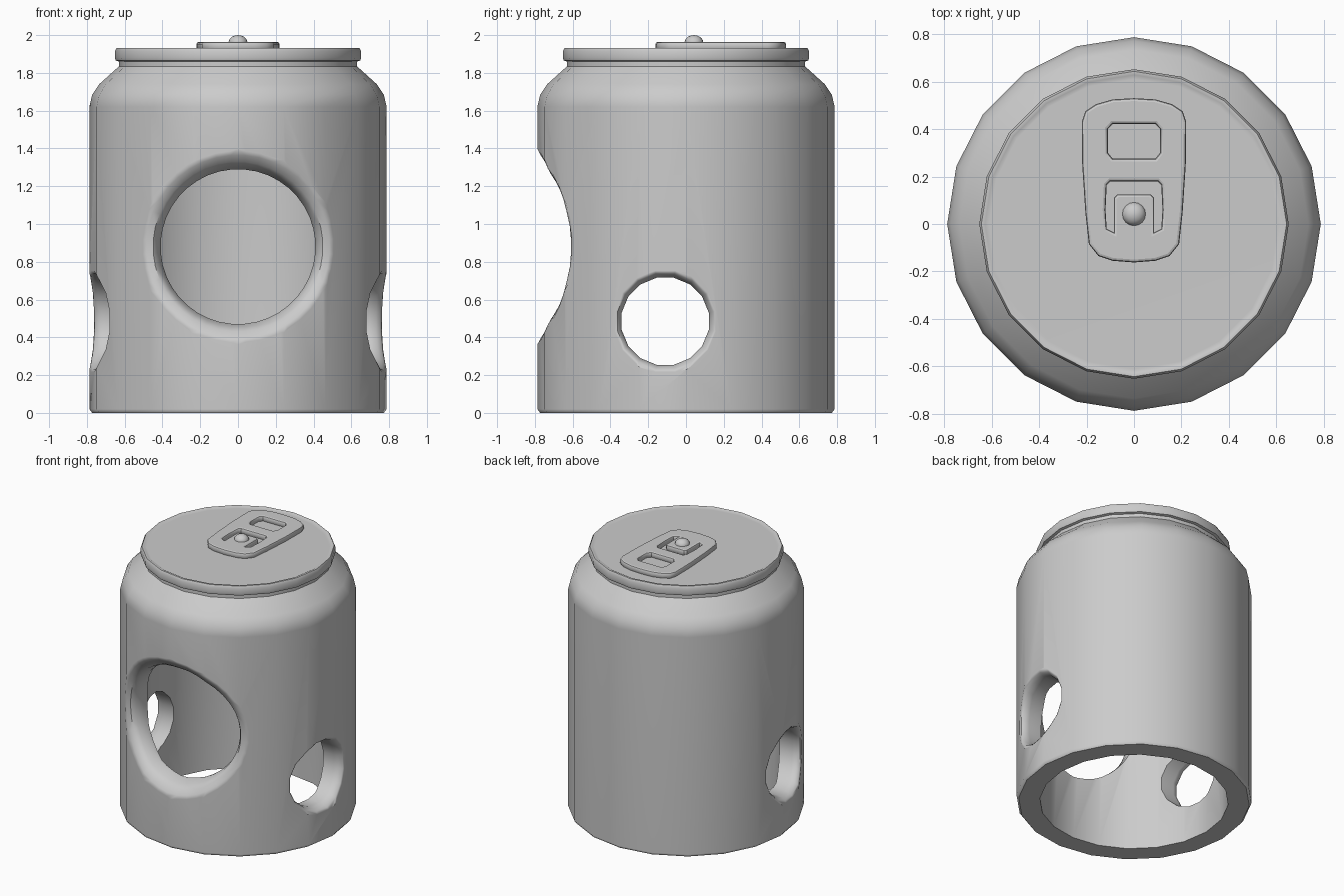
import bpy, bmesh, math
from mathutils import Vector

if "Cube" in bpy.data.objects:
    bpy.data.objects.remove(bpy.data.objects["Cube"])

SIDES, R = 20, 0.787
grey = bpy.data.materials.new("can grey")
grey.diffuse_color = (0.6, 0.6, 0.6, 1)
grey.use_nodes = True
grey.node_tree.nodes["Principled BSDF"].inputs["Base Color"].default_value = grey.diffuse_color


def add_object(name, bm):
    bmesh.ops.recalc_face_normals(bm, faces=bm.faces)
    me = bpy.data.meshes.new(name)
    bm.to_mesh(me)
    bm.free()
    ob = bpy.data.objects.new(name, me)
    bpy.context.collection.objects.link(ob)
    me.materials.append(grey)
    return ob


def select(ob):
    bpy.ops.object.select_all(action='DESELECT')
    ob.select_set(True)
    bpy.context.view_layer.objects.active = ob


def bridge(bm, rings):
    for a, b in zip(rings, rings[1:]):
        n = len(a)
        for i in range(n):
            bm.faces.new((a[i], a[(i + 1) % n], b[(i + 1) % n], b[i]))


def lathe(name, profile):
    """Revolve (radius, height) points; both ends are closed with a flat cap."""
    bm = bmesh.new()
    rings = [[bm.verts.new((r * math.cos(2 * math.pi * i / SIDES),
                            r * math.sin(2 * math.pi * i / SIDES), z))
              for i in range(SIDES)] for r, z in profile]
    bridge(bm, rings)
    bm.faces.new(rings[0])
    bm.faces.new(rings[-1])
    return add_object(name, bm)


def wall(t):
    """Distance of the faceted wall from the centre plane at sideways offset t."""
    step = 2 * math.pi / SIDES
    k = int(math.asin(min(abs(t) / R, 0.99)) / step)
    x0, x1 = R * math.sin(k * step), R * math.sin((k + 1) * step)
    y0, y1 = R * math.cos(k * step), R * math.cos((k + 1) * step)
    return y0 + (y1 - y0) * (abs(t) - x0) / (x1 - x0)


def hole_cutter(name, place, offset, height, rings, count):
    """Flared plug following the wall; rings are (radius, depth below the wall)."""
    bm = bmesh.new()
    loops = []
    full = [(rings[0][0], None, 1.0)] + [(r, d, 0) for r, d in rings] + [(rings[-1][0], None, 0.2)]
    for r, d, flat in full:
        loop = []
        for i in range(count):
            a = 2 * math.pi * (i + 0.5) / count
            t = offset + r * math.cos(a)
            out = flat if d is None else wall(t) - d
            loop.append(bm.verts.new(place(t, out, height + r * math.sin(a))))
        loops.append(loop)
    bridge(bm, loops)
    bm.faces.new(loops[0])
    bm.faces.new(loops[-1])
    ob = add_object(name, bm)
    ob.hide_render = True
    ob.hide_set(True)
    return ob


# Hollow can body, open at the bottom, with shoulder, rim and recessed lid
body = lathe("can_body", [
    (0.49, 1.74), (0.55, 1.70), (0.63, 1.58), (0.63, 0.0), (0.772, 0.0), (0.787, 0.02),
    (R, 1.62), (0.772, 1.685), (0.735, 1.74), (0.63, 1.835), (0.63, 1.86),
    (0.647, 1.865), (0.652, 1.88), (0.652, 1.915), (0.643, 1.932),
    (0.628, 1.932), (0.61, 1.922)])

# Face opening in front and an arm opening on each side
face_rings = [(0.53, -0.012), (0.485, 0.012), (0.45, 0.035), (0.425, 0.075), (0.41, 0.14)]
arm_rings = [(0.285, -0.008), (0.258, 0.01), (0.243, 0.035), (0.235, 0.07)]
cutters = [hole_cutter("face_cutter", lambda t, o, z: (t, -o, z), 0, 0.88, face_rings, 40)]
for side, s in (("right", 1), ("left", -1)):
    cutters.append(hole_cutter(side + "_arm_cutter", lambda t, o, z, s=s: (s * o, t, z),
                               -0.11, 0.485, arm_rings, 16))
for c in cutters:
    m = body.modifiers.new(c.name, 'BOOLEAN')
    m.operation, m.solver, m.object = 'DIFFERENCE', 'EXACT', c
select(body)
bpy.ops.object.convert(target='MESH')
bpy.ops.object.shade_smooth_by_angle(angle=math.radians(38))
body.modifiers.new("even_shading", 'WEIGHTED_NORMAL').keep_sharp = True
for c in cutters:
    bpy.data.objects.remove(c)

# Pull tab: rounded plate with a finger window and a U-shaped slot
half = [(0.09, -0.155), (0.15, -0.135), (0.19, -0.085), (0.205, 0.05), (0.218, 0.25),
        (0.22, 0.43), (0.205, 0.475), (0.16, 0.505), (0.09, 0.525)]
outline = [(0, -0.162)] + half + [(0, 0.53)] + [(-x, y) for x, y in reversed(half)]
window = [(0.09, 0.275), (0.11, 0.3), (0.11, 0.4), (0.09, 0.422),
          (-0.09, 0.422), (-0.11, 0.4), (-0.11, 0.3), (-0.09, 0.275)]
slot_half = [(0.085, -0.035), (0.115, -0.02), (0.12, 0.06), (0.115, 0.165), (0.1, 0.18)]
tongue_half = [(0.07, 0.125), (0.085, 0.11)]
slot = slot_half + [(-x, y) for x, y in reversed(slot_half)] \
    + [(-x, y) for x, y in reversed(tongue_half)] + tongue_half
cu = bpy.data.curves.new("pull_tab", 'CURVE')
cu.dimensions, cu.fill_mode = '2D', 'BOTH'
cu.extrude, cu.bevel_depth, cu.bevel_resolution, cu.offset = 0.009, 0.012, 1, -0.012
for pts in (outline, window, slot):
    sp = cu.splines.new('POLY')
    sp.points.add(len(pts) - 1)
    for p, (x, y) in zip(sp.points, pts):
        p.co = (x, y, 0, 1)
    sp.use_cyclic_u = True
tab = bpy.data.objects.new("pull_tab", cu)
bpy.context.collection.objects.link(tab)
cu.materials.append(grey)
tab.location.z = 1.943
select(tab)
bpy.ops.object.convert(target='MESH')
bpy.ops.object.shade_smooth_by_angle(angle=math.radians(40))

# Rivet holding the tab
bm = bmesh.new()
bmesh.ops.create_uvsphere(bm, u_segments=16, v_segments=10, radius=0.05)
for v in bm.verts:
    v.co = Vector((v.co.x, v.co.y + 0.042, v.co.z * 0.8 + 1.96))
rivet = add_object("rivet", bm)
select(rivet)
bpy.ops.object.shade_smooth_by_angle(angle=math.radians(40))
